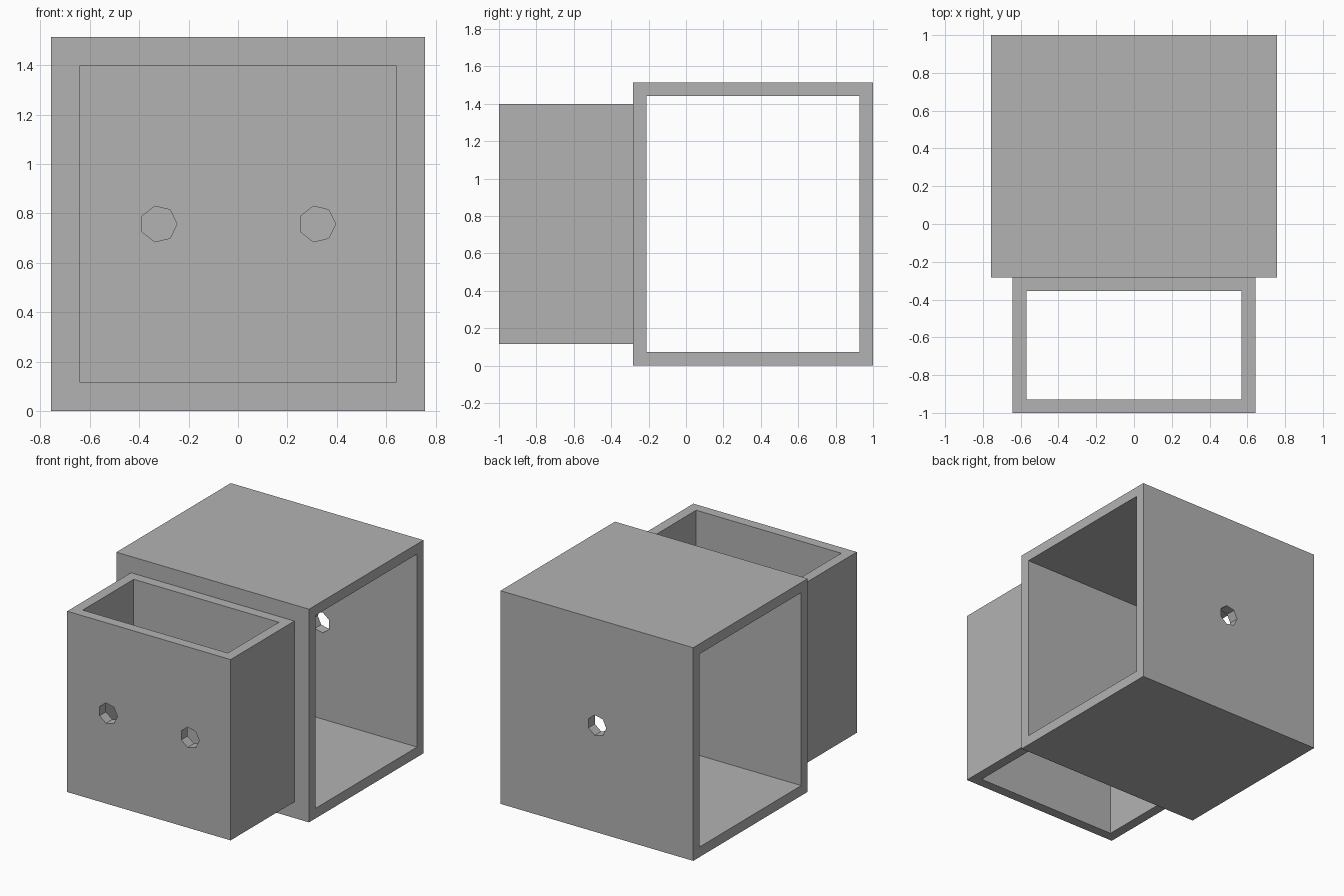
import bpy, bmesh
from math import cos, sin, tau
from mathutils import Vector

if "Cube" in bpy.data.objects:
    bpy.data.objects.remove(bpy.data.objects["Cube"], do_unlink=True)

grey = bpy.data.materials.new("plain grey")
grey.use_nodes = True
grey.diffuse_color = (0.45, 0.45, 0.45, 1)
grey.node_tree.nodes["Principled BSDF"].inputs["Base Color"].default_value = (0.45, 0.45, 0.45, 1)


def prism(name, points, sweep):
    """Flat-faced solid: a polygon swept along a vector."""
    bm = bmesh.new()
    face = bm.faces.new([bm.verts.new(p) for p in points])
    swept = bmesh.ops.extrude_face_region(bm, geom=[face], use_keep_orig=True)
    moved = [g for g in swept["geom"] if isinstance(g, bmesh.types.BMVert)]
    bmesh.ops.translate(bm, verts=moved, vec=Vector(sweep))
    bmesh.ops.recalc_face_normals(bm, faces=bm.faces)
    mesh = bpy.data.meshes.new(name)
    bm.to_mesh(mesh)
    bm.free()
    mesh.materials.append(grey)
    obj = bpy.data.objects.new(name, mesh)
    bpy.context.collection.objects.link(obj)
    return obj


def box(name, low, high):
    (x0, y0, z0), (x1, y1, z1) = low, high
    base = [(x0, y0, z0), (x1, y0, z0), (x1, y1, z0), (x0, y1, z0)]
    return prism(name, base, (0, 0, z1 - z0))


def drill(name, x, y, depth, side):
    """Seven-sided bore along y, with one corner pointing to the given side."""
    ring = [(x + side * RADIUS * cos(tau * i / 7), y, MID + RADIUS * sin(tau * i / 7))
            for i in range(7)]
    return prism(name, ring, (0, depth, 0))


def cut(body, cutters):
    for cutter in cutters:
        cutter.hide_render = True
        mod = body.modifiers.new("cut", 'BOOLEAN')
        mod.operation = 'DIFFERENCE'
        mod.solver = 'EXACT'
        mod.object = cutter
        bpy.context.view_layer.objects.active = body
        bpy.ops.object.modifier_apply(modifier=mod.name)
        bpy.data.objects.remove(cutter, do_unlink=True)


WALL = 0.072
MID = 0.757      # height of the bores
RADIUS = 0.074
JOIN = -0.284    # plane where the two sleeves meet
TOP = 2 * MID

# Large sleeve, open to both sides, with one bore in the rear wall
large = box("large_sleeve", (-MID, JOIN, 0), (MID, 1, TOP))
cut(large, [
    box("large_opening", (-1, JOIN + WALL, WALL), (1, 1 - WALL, TOP - WALL)),
    drill("rear_bore", 0, 0.8, 0.4, -1),
])

# Small sleeve, open at top and bottom, with two bores in the front wall
HALF = 0.642
small = box("small_sleeve", (-HALF, -1, MID - HALF), (HALF, JOIN, MID + HALF))
cut(small, [
    box("small_opening", (-HALF + WALL, -1 + WALL, -1), (HALF - WALL, JOIN - WALL, 2)),
    drill("right_bore", -0.321, -1.2, 0.4, 1),
    drill("left_bore", 0.321, -1.2, 0.4, 1),
])
